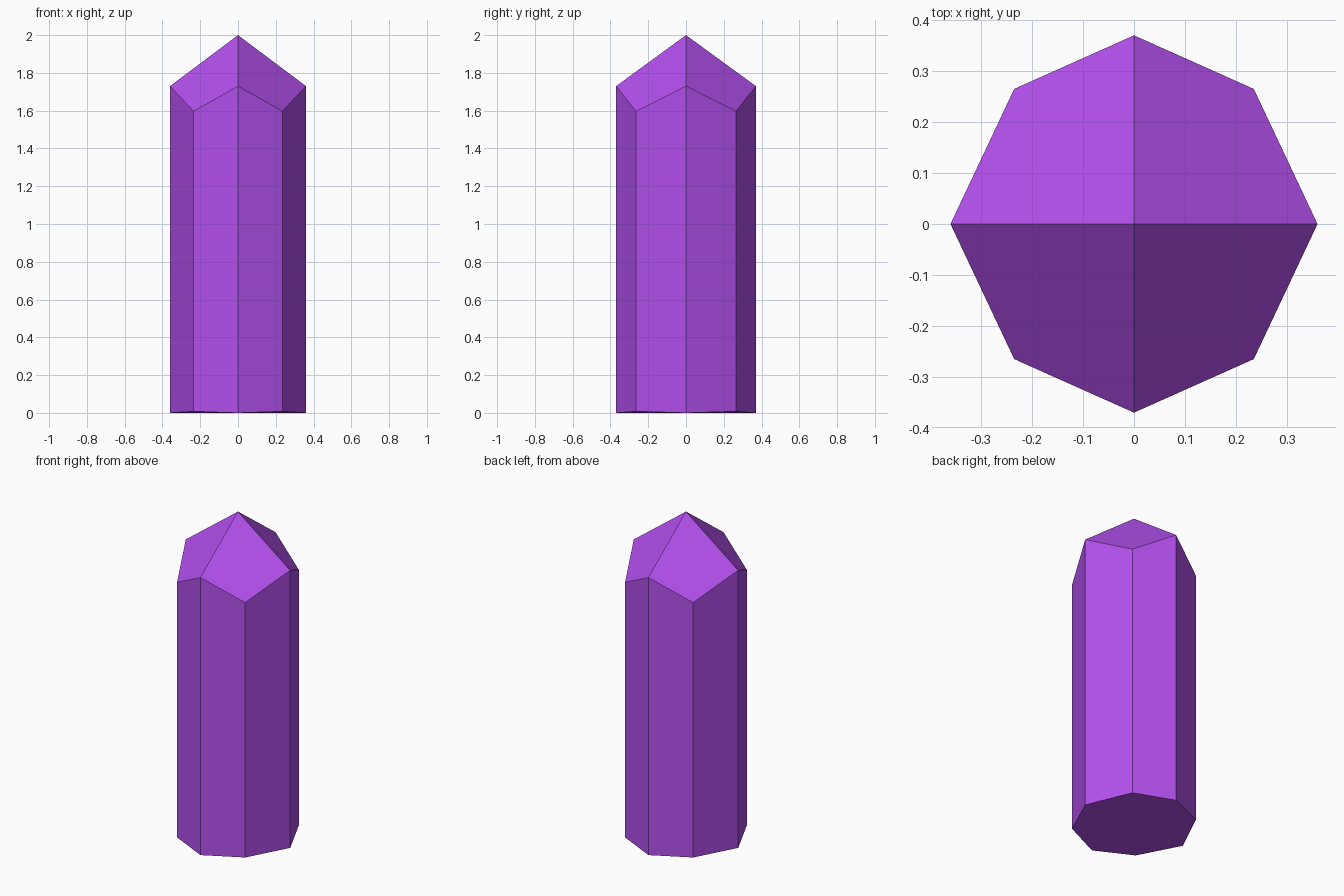
import bpy, bmesh

if "Cube" in bpy.data.objects:
    bpy.data.objects.remove(bpy.data.objects["Cube"])

# Eight-sided outline: points on the axes alternate with diagonal corners
A, B = 0.36, 0.37
DX, DY = 0.235, 0.265
outline = [(A, 0), (DX, DY), (0, B), (-DX, DY),
           (-A, 0), (-DX, -DY), (0, -B), (DX, -DY)]

bm = bmesh.new()


def ring(z_axis, z_diagonal):
    return [bm.verts.new((x, y, z_diagonal if i % 2 else z_axis))
            for i, (x, y) in enumerate(outline)]


base = ring(0.0, 0.008)
shoulder = ring(1.73, 1.597)
tip = bm.verts.new((0, 0, 2))

# Shaft sides and underside
for i in range(8):
    j = (i + 1) % 8
    bm.faces.new((base[i], base[j], shoulder[j], shoulder[i]))
bm.faces.new(base[::-1])

# Four kite facets meeting at the tip
for i in range(0, 8, 2):
    bm.faces.new((tip, shoulder[i], shoulder[i + 1], shoulder[(i + 2) % 8]))

mesh = bpy.data.meshes.new("crystal")
bm.to_mesh(mesh)
bm.free()
crystal = bpy.data.objects.new("crystal", mesh)
bpy.context.collection.objects.link(crystal)

# Purple material
mat = bpy.data.materials.new("purple")
mat.diffuse_color = (0.45, 0.08, 0.85, 1)
mat.use_nodes = True
mat.node_tree.nodes["Principled BSDF"].inputs["Base Color"].default_value = mat.diffuse_color
mesh.materials.append(mat)
